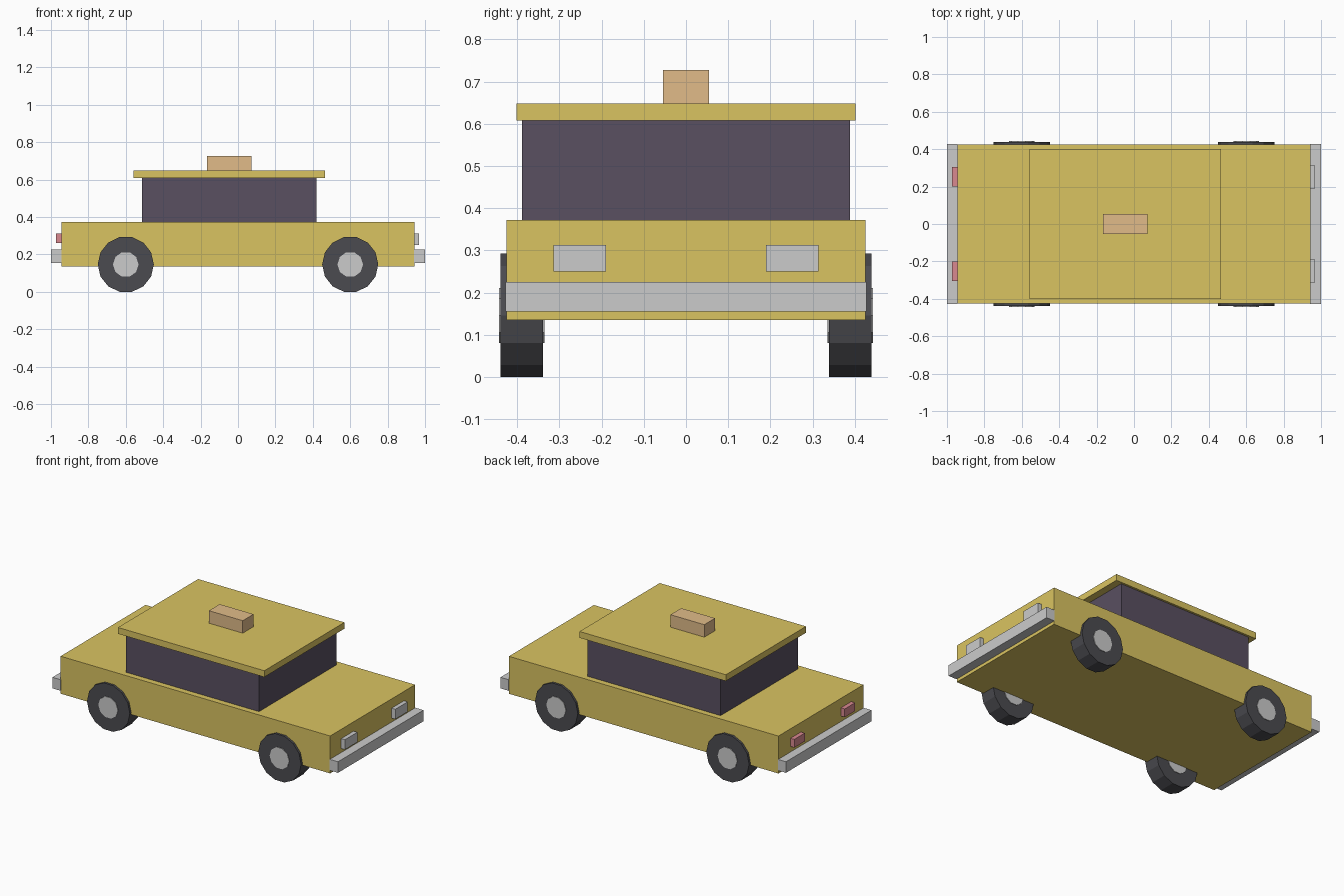
import bpy, bmesh
from math import radians
from mathutils import Matrix, Vector

if "Cube" in bpy.data.objects:
    bpy.data.objects.remove(bpy.data.objects["Cube"])


def material(name, rgb):
    m = bpy.data.materials.new(name)
    m.diffuse_color = (*rgb, 1)
    m.use_nodes = True
    m.node_tree.nodes["Principled BSDF"].inputs["Base Color"].default_value = m.diffuse_color
    return m


YELLOW = material("yellow_paint", (0.70, 0.55, 0.12))
GLASS = material("dark_glass", (0.10, 0.08, 0.12))
RUBBER = material("rubber", (0.07, 0.07, 0.08))
CHROME = material("chrome", (0.65, 0.65, 0.63))
ORANGE = material("sign_orange", (0.75, 0.50, 0.25))
RED = material("tail_red", (0.70, 0.25, 0.28))


def finish(name, bm, mat):
    mesh = bpy.data.meshes.new(name)
    bm.to_mesh(mesh)
    bm.free()
    mesh.materials.append(mat)
    obj = bpy.data.objects.new(name, mesh)
    bpy.context.collection.objects.link(obj)
    return obj


def box(name, x, y, z, mat):
    lo, hi = Vector((x[0], y[0], z[0])), Vector((x[1], y[1], z[1]))
    bm = bmesh.new()
    bmesh.ops.create_cube(bm, size=1)
    for v in bm.verts:
        v.co = (lo + hi) / 2 + v.co * (hi - lo)
    return finish(name, bm, mat)


def disc(name, centre, radius, depth, sides, mat):
    # cylinder along y with a corner pointing along x
    bm = bmesh.new()
    turn = Matrix.Rotation(radians(90), 4, 'X') @ Matrix.Rotation(radians(90), 4, 'Z')
    bmesh.ops.create_cone(bm, cap_ends=True, segments=sides, radius1=radius,
                          radius2=radius, depth=depth,
                          matrix=Matrix.Translation(centre) @ turn)
    return finish(name, bm, mat)


# Body, cabin, roof and roof sign
box("body", (-0.945, 0.943), (-0.425, 0.425), (0.135, 0.372), YELLOW)
box("cabin_windows", (-0.514, 0.419), (-0.388, 0.388), (0.372, 0.608), GLASS)
box("roof", (-0.56, 0.465), (-0.401, 0.401), (0.608, 0.648), YELLOW)
box("roof_sign", (-0.166, 0.071), (-0.054, 0.054), (0.648, 0.727), ORANGE)

# Bumpers
box("front_bumper", (0.942, 1.0), (-0.428, 0.428), (0.155, 0.225), CHROME)
box("rear_bumper", (-1.0, -0.944), (-0.428, 0.428), (0.155, 0.225), CHROME)

# Lights and wheels on both sides
for side, s in (("right", -1), ("left", 1)):
    box("headlight_" + side, (0.93, 0.969), sorted((s * 0.19, s * 0.314)), (0.25, 0.313), CHROME)
    box("taillight_" + side, (-0.972, -0.93), sorted((s * 0.20, s * 0.304)), (0.26, 0.312), RED)
    for end, x in (("front", 0.6), ("rear", -0.6)):
        centre = (x, s * 0.389, 0.1463)
        disc(f"{end}_tyre_{side}", centre, 0.15, 0.101, 14, RUBBER)
        disc(f"{end}_hub_{side}", centre, 0.0685, 0.108, 10, CHROME)
